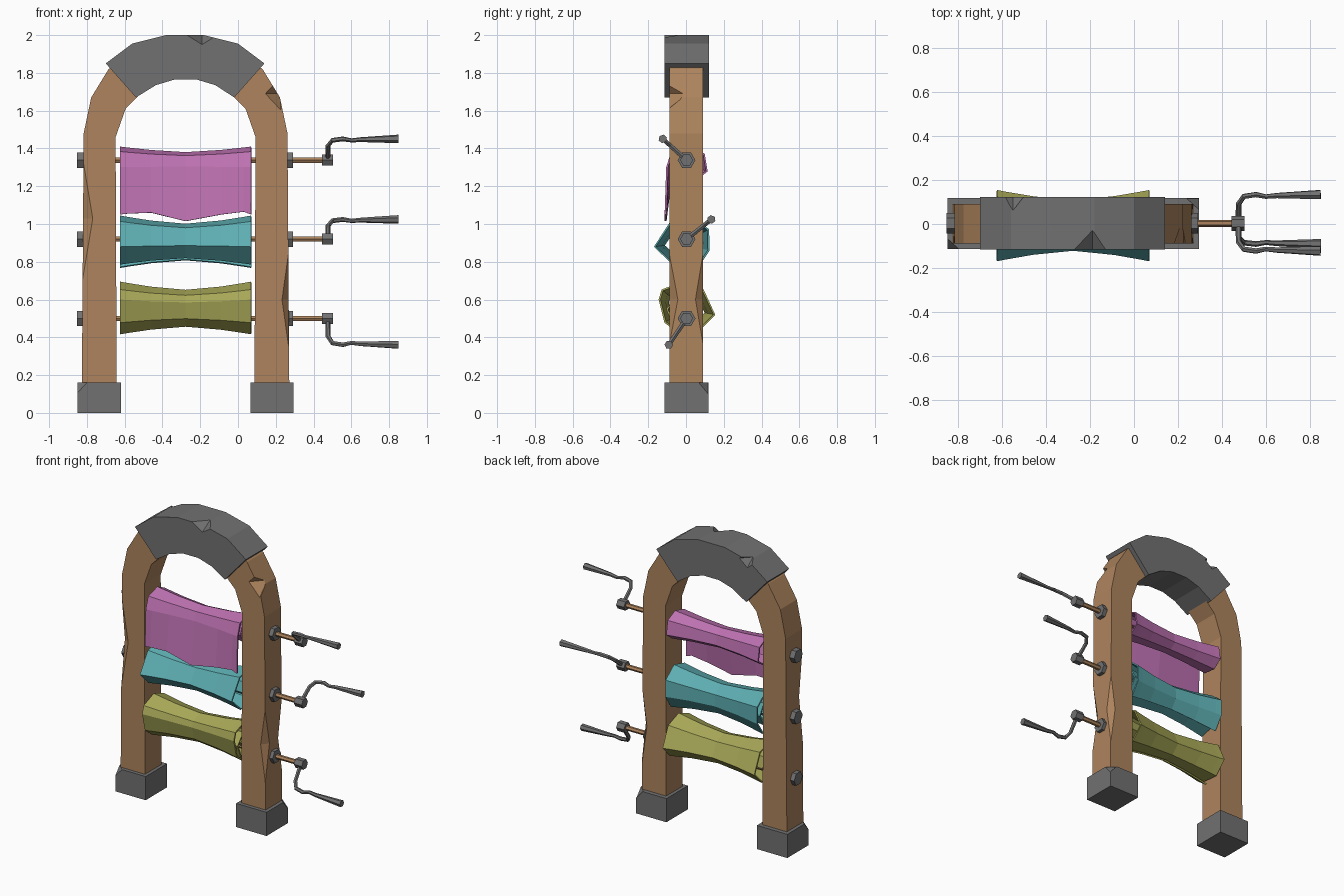
import bpy, bmesh, math
from mathutils import Vector

if "Cube" in bpy.data.objects:
    bpy.data.objects.remove(bpy.data.objects["Cube"])


def material(name, rgb):
    m = bpy.data.materials.new(name)
    m.diffuse_color = (*rgb, 1)
    m.use_nodes = True
    m.node_tree.nodes["Principled BSDF"].inputs["Base Color"].default_value = m.diffuse_color
    return m


WOOD = material("brown wood", (0.42, 0.23, 0.11))
IRON = material("grey iron", (0.165, 0.165, 0.165))
PINK = material("pink cloth", (0.52, 0.17, 0.45))
TEAL = material("teal cloth", (0.11, 0.42, 0.44))
OLIVE = material("olive cloth", (0.40, 0.40, 0.10))
MID = -0.2775  # x of the frame's own centre line


def finish(bm, name, mat):
    bmesh.ops.recalc_face_normals(bm, faces=bm.faces)
    me = bpy.data.meshes.new(name)
    bm.to_mesh(me)
    bm.free()
    if mat:
        me.materials.append(mat)
    ob = bpy.data.objects.new(name, me)
    bpy.context.collection.objects.link(ob)
    return ob


def activate(ob):
    bpy.ops.object.select_all(action='DESELECT')
    ob.select_set(True)
    bpy.context.view_layer.objects.active = ob


def slab(name, outline, y0, y1, mat):
    """Extrude an x-z outline along y."""
    bm = bmesh.new()
    face = bm.faces.new([bm.verts.new((x, y0, z)) for x, z in outline])
    ext = bmesh.ops.extrude_face_region(bm, geom=[face])
    vs = [g for g in ext["geom"] if isinstance(g, bmesh.types.BMVert)]
    bmesh.ops.translate(bm, verts=vs, vec=(0, y1 - y0, 0))
    return finish(bm, name, mat)


def chip(ob, centre, size):
    """Knock a faceted notch out of an edge with a diamond cutter."""
    bm = bmesh.new()
    c = Vector(centre)
    v = {}
    for axis in range(3):
        for s in (-1, 1):
            d = Vector((0, 0, 0))
            d[axis] = s * size[axis]
            v[axis, s] = bm.verts.new(c + d)
    for a in (-1, 1):
        for b in (-1, 1):
            for e in (-1, 1):
                bm.faces.new((v[0, a], v[1, b], v[2, e]))
    cutter = finish(bm, "chip_cutter", None)
    cutter.hide_render = True
    mod = ob.modifiers.new("chip", 'BOOLEAN')
    mod.operation, mod.object, mod.solver = 'DIFFERENCE', cutter, 'EXACT'
    activate(ob)
    bpy.ops.object.modifier_apply(modifier=mod.name)
    bpy.data.objects.remove(cutter)


def bar(name, x0, x1, z, r, sides, mat):
    """Prism lying along x."""
    bpy.ops.mesh.primitive_cylinder_add(vertices=sides, radius=r, depth=x1 - x0,
                                        location=((x0 + x1) / 2, 0.003, z),
                                        rotation=(0, math.pi / 2, 0))
    ob = bpy.context.object
    ob.name = name
    ob.data.materials.append(mat)
    return ob


def scroll(name, profile, centre, mat, flap=None):
    """Rolled cloth: spiral y-z profile, narrower at the waist."""
    xs = (-0.625, -0.585, -0.46, MID, -0.09, 0.03, 0.07)
    bm = bmesh.new()
    rings = []
    for i, x in enumerate(xs):
        s = 0.69 + 0.31 * (abs(x - MID) / 0.3475) ** 1.5
        ring = []
        for j, (y, z) in enumerate(profile):
            if flap and j == len(profile) - 1:   # hanging ragged hem
                p = (x, y, z + flap[i])
            else:
                p = (x, centre[0] + (y - centre[0]) * s, centre[1] + (z - centre[1]) * s)
            ring.append(bm.verts.new(p))
        rings.append(ring)
    for a, b in zip(rings, rings[1:]):
        for j in range(len(profile) - 1):
            bm.faces.new((a[j], a[j + 1], b[j + 1], b[j]))
    ob = finish(bm, name, mat)
    mod = ob.modifiers.new("thickness", 'SOLIDIFY')
    mod.thickness, mod.offset = 0.01, 0
    activate(ob)
    bpy.ops.object.modifier_apply(modifier=mod.name)
    return ob


# Curved wooden posts, mirrored about the frame centre
post = [(0.272, 0.08), (0.262, 1.48), (0.222, 1.67), (0.13, 1.82), (0.05, 1.88),
        (-0.10, 1.74), (-0.04, 1.69), (0.04, 1.61), (0.093, 1.46), (0.087, 0.08)]
right = slab("right_post", post, -0.088, 0.09, WOOD)
left = slab("left_post", [(2 * MID - x, z) for x, z in post], -0.088, 0.09, WOOD)
chip(right, (0.225, -0.088, 1.69), (0.08, 0.09, 0.085))
chip(right, (0.268, -0.088, 0.60), (0.035, 0.045, 0.25))
chip(right, (0.268, 0.09, 0.60), (0.035, 0.04, 0.25))
chip(left, (-0.824, -0.088, 1.03), (0.055, 0.04, 0.33))

# Iron cap over the arch
cap = slab("arch_cap", [(-0.70, 1.85), (-0.56, 1.955), (-0.38, 2.0), (-0.18, 2.0),
                        (0.0, 1.955), (0.14, 1.85), (-0.02, 1.67), (-0.12, 1.735),
                        (-0.22, 1.765), (-0.335, 1.765), (-0.435, 1.735), (-0.54, 1.67)],
           -0.115, 0.122, IRON)
chip(cap, (-0.19, -0.115, 2.0), (0.08, 0.085, 0.05))
chip(cap, (-0.55, 0.122, 1.957), (0.06, 0.06, 0.05))

# Iron feet
for name, x in (("left_foot", -0.735), ("right_foot", 0.18)):
    foot = slab(name, [(x - 0.115, 0), (x + 0.115, 0), (x + 0.115, 0.162), (x - 0.115, 0.162)],
                -0.113, 0.119, IRON)
    side = -1 if x < 0 else 1
    chip(foot, (x + side * 0.115, side * 0.116, 0.162), (0.055, 0.05, 0.06))

# Cloth rolls
scroll("top_cloth_roll",
       [(0.05, 1.30), (0.03, 1.36), (-0.05, 1.36), (-0.07, 1.30), (-0.04, 1.245),
        (0.05, 1.235), (0.11, 1.28), (0.095, 1.37), (0.02, 1.405), (-0.075, 1.38),
        (-0.10, 1.30), (-0.108, 1.05)],
       (-0.01, 1.31), PINK, flap=(0, 0.005, 0.01, -0.035, 0.0, 0.015, 0))
scroll("middle_cloth_roll",
       [(0.04, 0.90), (0.0, 0.86), (-0.05, 0.90), (-0.03, 0.96), (0.05, 0.97),
        (0.09, 0.90), (0.04, 0.82), (-0.07, 0.79), (-0.165, 0.88), (-0.08, 1.01),
        (0.03, 1.04), (0.118, 0.97), (0.12, 0.86), (0.06, 0.77)],
       (-0.01, 0.90), TEAL)
scroll("bottom_cloth_roll",
       [(-0.04, 0.55), (0.0, 0.50), (0.06, 0.53), (0.04, 0.60), (-0.04, 0.62),
        (-0.10, 0.55), (-0.06, 0.45), (0.07, 0.44), (0.15, 0.52), (0.09, 0.65),
        (-0.02, 0.69), (-0.125, 0.65), (-0.14, 0.60), (-0.11, 0.48), (-0.03, 0.42)],
       (0.0, 0.55), OLIVE)

# Axles, nuts, hubs and bent crank handles
PATH = [(0.475, 0.0, 0.014), (0.477, 0.115, 0.013), (0.5, 0.157, 0.013),
        (0.555, 0.168, 0.013), (0.6, 0.156, 0.011), (0.65, 0.162, 0.013),
        (0.85, 0.168, 0.023)]
for level, z, dy, dz in (("top", 1.338, -0.75, 0.67), ("middle", 0.92, 0.78, 0.62),
                         ("bottom", 0.5, -0.56, -0.83)):
    bar(level + "_axle", -0.70, 0.46, z, 0.016, 6, WOOD)
    bar(level + "_left_nut", -0.853, -0.81, z, 0.047, 6, IRON)
    bar(level + "_right_nut", 0.25, 0.292, z, 0.047, 6, IRON)
    bar(level + "_crank_hub", 0.444, 0.503, z, 0.034, 6, IRON)
    cu = bpy.data.curves.new(level + "_crank", 'CURVE')
    cu.dimensions = '3D'
    cu.bevel_depth, cu.bevel_resolution, cu.use_fill_caps = 1.0, 1, True
    sp = cu.splines.new('POLY')
    sp.points.add(len(PATH) - 1)
    for p, (x, r, rad) in zip(sp.points, PATH):
        p.co = (x, 0.003 + dy * r, z + dz * r, 1)
        p.radius = rad
    sp.use_smooth = False
    cu.materials.append(IRON)
    crank = bpy.data.objects.new(level + "_crank", cu)
    bpy.context.collection.objects.link(crank)
    activate(crank)
    bpy.ops.object.convert(target='MESH')
